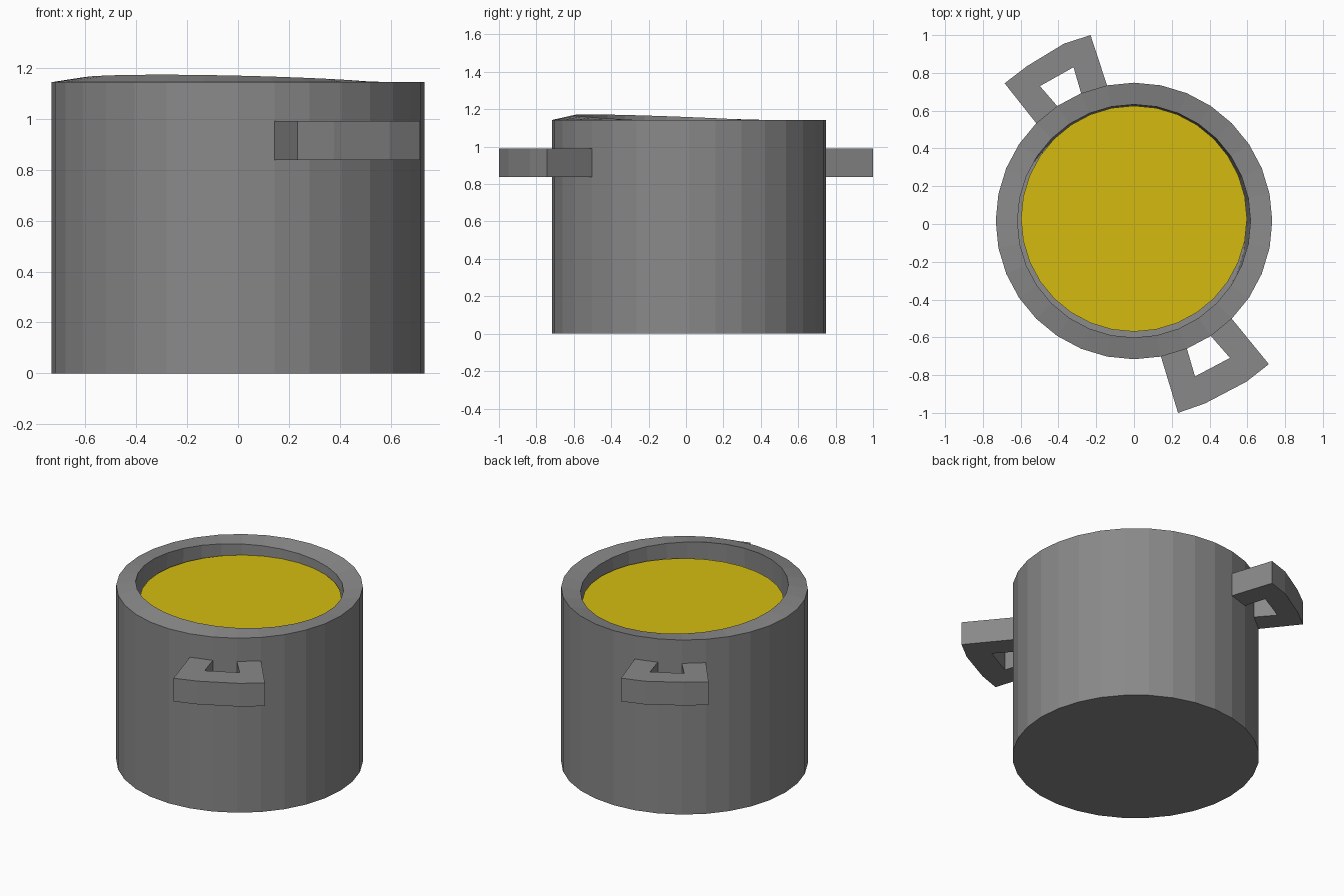
import bpy, bmesh, math
from mathutils import Vector

if "Cube" in bpy.data.objects:
    bpy.data.objects.remove(bpy.data.objects["Cube"])

SIDES = 32
CY = 0.016          # pot axis in y
R_OUT, R_IN, TOP = 0.732, 0.617, 1.143
TILT = (-0.023, -0.040)   # slope of the slightly tilted inner lip


def material(name, rgb):
    mat = bpy.data.materials.new(name)
    mat.diffuse_color = (*rgb, 1)
    mat.use_nodes = True
    mat.node_tree.nodes["Principled BSDF"].inputs["Base Color"].default_value = mat.diffuse_color
    return mat


STEEL = material("dark_steel", (0.25, 0.25, 0.25))
SOUP = material("soup_yellow", (0.66, 0.50, 0.005))


def circle(r, cx=0.0, cy=CY, z=0.0, slope=(0, 0)):
    pts = []
    for i in range(SIDES):
        a = 2 * math.pi * i / SIDES
        x, y = r * math.cos(a), r * math.sin(a)
        pts.append((cx + x, cy + y, z + slope[0] * x + slope[1] * y))
    return pts


def make(name, rings, mat, cap_first=True):
    """Skin a stack of closed rings into one flat-shaded object."""
    bm = bmesh.new()
    loops = [[bm.verts.new(p) for p in ring] for ring in rings]
    for a, b in zip(loops, loops[1:]):
        n = len(a)
        for i in range(n):
            j = (i + 1) % n
            bm.faces.new((a[i], a[j], b[j], b[i]))
    if cap_first:
        bm.faces.new(loops[0][::-1])
    bm.faces.new(loops[-1])
    if len(rings) > 1:
        bmesh.ops.recalc_face_normals(bm, faces=bm.faces)
    mesh = bpy.data.meshes.new(name)
    bm.to_mesh(mesh)
    bm.free()
    mesh.materials.append(mat)
    obj = bpy.data.objects.new(name, mesh)
    bpy.context.collection.objects.link(obj)
    return obj


# Pot: outer wall, tilted lip, hollow sunk along the tilted normal
lip = circle(R_IN, z=TOP + 0.001, slope=TILT)
down = Vector((TILT[0], TILT[1], -1.0)) * 1.03
floor = [tuple(Vector(p) + down) for p in lip]
make("pot_body", [circle(R_OUT), circle(R_OUT, z=TOP), lip, floor], STEEL)

# Soup surface
make("soup", [circle(0.598, cy=0.028, z=1.063)], SOUP, cap_first=False)


# Handles: C-shaped plans grown out of three wall facets
def handle(name, first, outer, inner):
    wall = []
    for k in range(4):
        a = 2 * math.pi * (first + k) / SIDES
        wall.append((R_OUT * math.cos(a), CY + R_OUT * math.sin(a)))
    plan = [wall[0], *outer, wall[3], wall[2], *inner, wall[1]]
    make(name, [[(x, y, z) for x, y in plan] for z in (0.838, 0.99)], STEEL)


handle("handle_back", 9,
       [(-0.23, 1.0), (-0.37, 0.955), (-0.566, 0.836), (-0.685, 0.745)],
       [(-0.498, 0.73), (-0.32, 0.83)])
handle("handle_front", 25,
       [(0.233, -1.0), (0.376, -0.95), (0.595, -0.835), (0.714, -0.742)],
       [(0.508, -0.709), (0.323, -0.807)])
